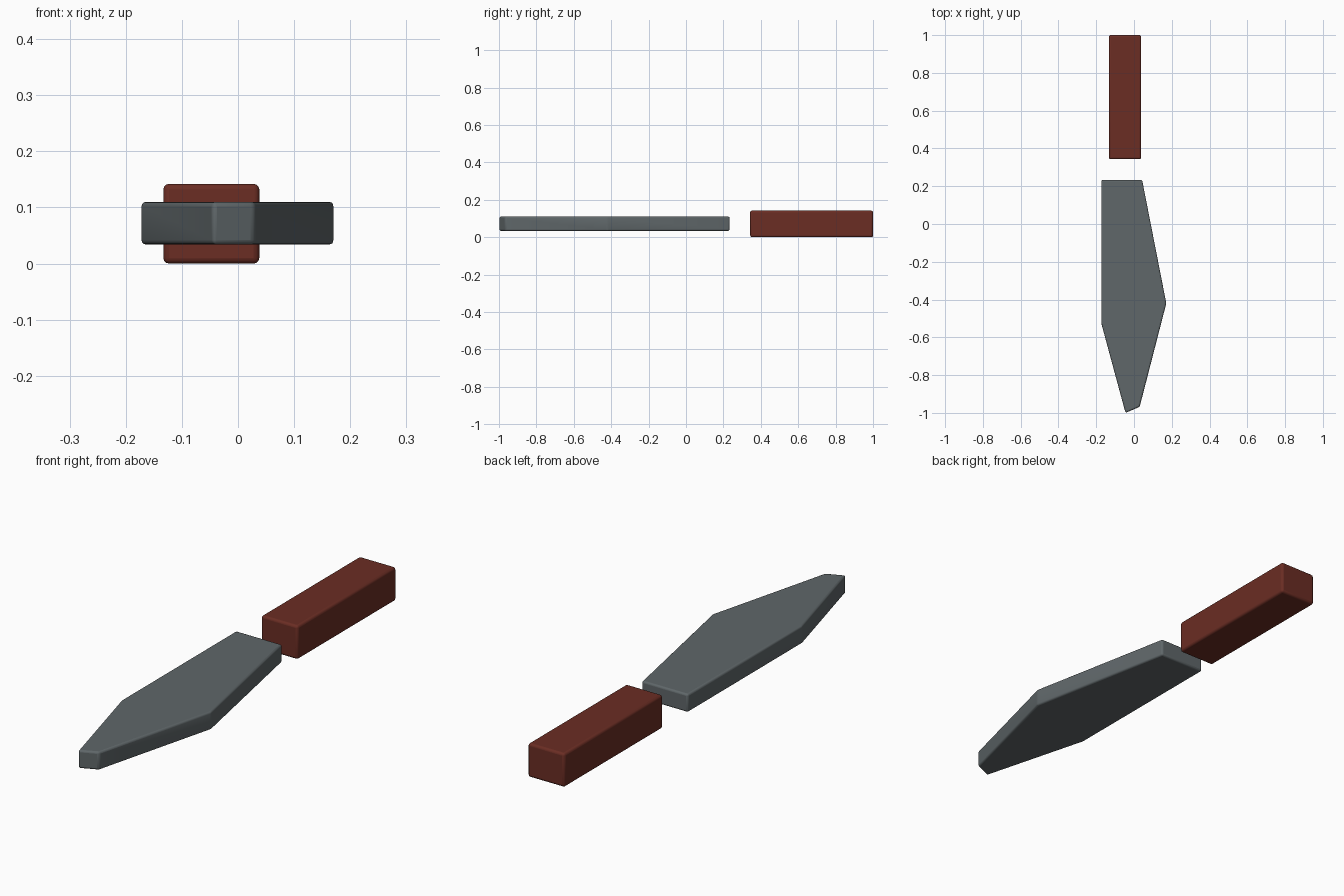
import bpy, bmesh, math

cube = bpy.data.objects.get("Cube")
if cube:
    bpy.data.objects.remove(cube, do_unlink=True)


def material(name, rgb):
    mat = bpy.data.materials.new(name)
    mat.use_nodes = True
    mat.diffuse_color = (*rgb, 1)
    mat.node_tree.nodes["Principled BSDF"].inputs["Base Color"].default_value = (*rgb, 1)
    return mat


def slab(name, outline, bottom, top, mat, bevel):
    """Extrude a plan outline upward and round its edges."""
    bm = bmesh.new()
    face = bm.faces.new([bm.verts.new((x, y, bottom)) for x, y in outline])
    ext = bmesh.ops.extrude_face_region(bm, geom=[face])
    for v in ext["geom"]:
        if isinstance(v, bmesh.types.BMVert):
            v.co.z = top
    bmesh.ops.recalc_face_normals(bm, faces=bm.faces)
    mesh = bpy.data.meshes.new(name)
    bm.to_mesh(mesh)
    bm.free()
    mesh.materials.append(mat)
    obj = bpy.data.objects.new(name, mesh)
    bpy.context.collection.objects.link(obj)
    mod = obj.modifiers.new("soft_edges", "BEVEL")
    mod.width = bevel
    mod.segments = 3
    mod.limit_method = "NONE"
    bpy.ops.object.select_all(action="DESELECT")
    obj.select_set(True)
    bpy.context.view_layer.objects.active = obj
    bpy.ops.object.shade_smooth_by_angle(angle=math.radians(32))
    return obj


steel = material("grey steel", (0.115, 0.135, 0.142))
wood = material("red brown wood", (0.145, 0.026, 0.017))

# Blade: straight spine on one side, belly on the other, clipped tip
slab("blade",
     [(-0.172, 0.233), (0.043, 0.233), (0.171, -0.42),
      (0.03, -0.968), (-0.045, -1.0), (-0.172, -0.53)],
     0.034, 0.11, steel, 0.008)

# Handle: plain block set apart behind the blade
slab("handle",
     [(-0.133, 0.343), (0.038, 0.343), (0.038, 1.0), (-0.133, 1.0)],
     0.0, 0.142, wood, 0.01)
